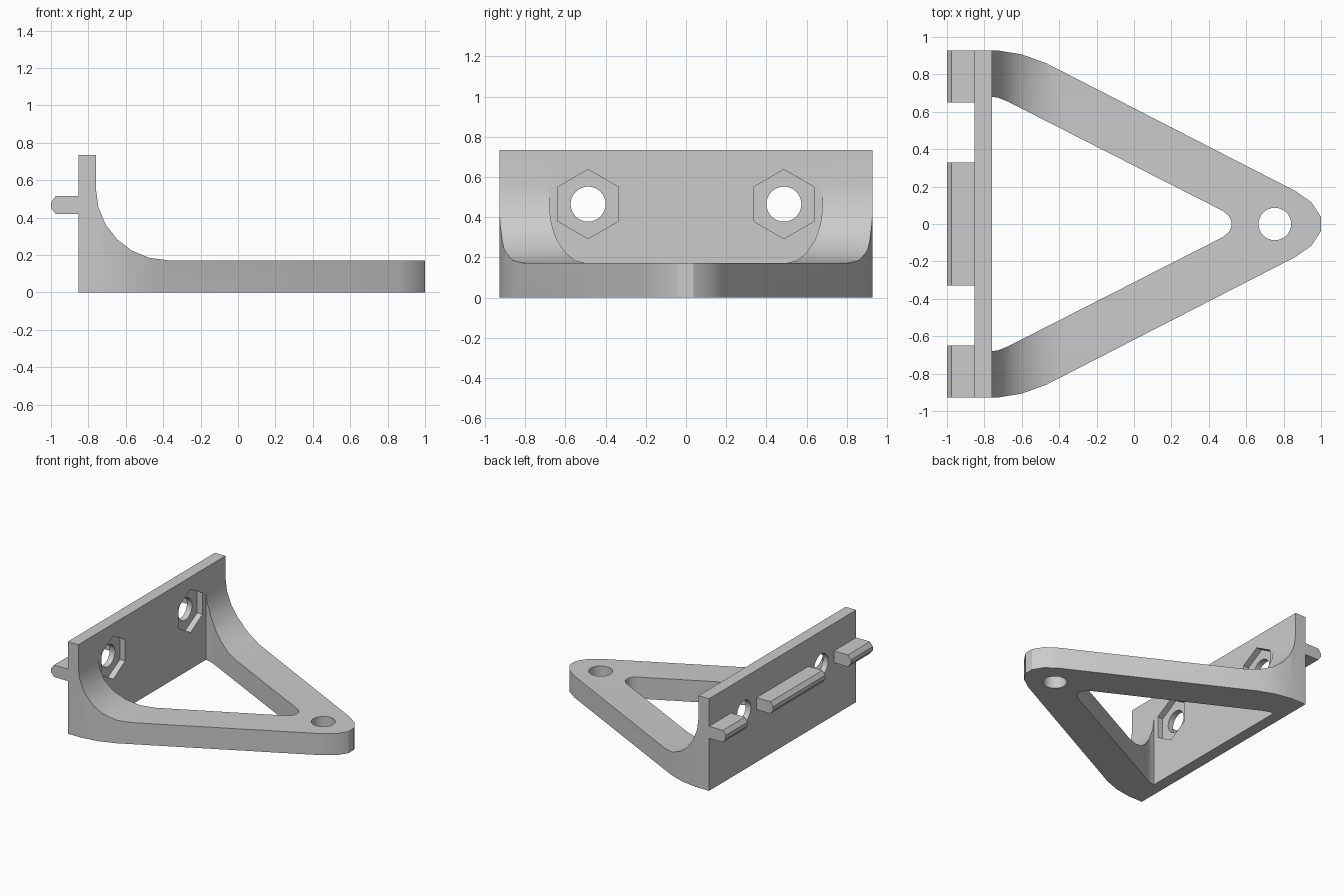
import bpy, bmesh, math
from mathutils import Vector

cube = bpy.data.objects.get("Cube")
if cube:
    bpy.data.objects.remove(cube, do_unlink=True)

grey = bpy.data.materials.new("light_grey")
grey.use_nodes = True
colour = (0.6, 0.6, 0.6, 1)
grey.diffuse_color = colour
grey.node_tree.nodes["Principled BSDF"].inputs["Base Color"].default_value = colour


def prism(name, points, axis, start, end):
    """Extrude a flat outline along an axis; points give the other two axes in x, y, z order."""
    bm = bmesh.new()
    verts = []
    for p in points:
        co = list(p)
        co.insert("xyz".index(axis), start)
        verts.append(bm.verts.new(co))
    face = bm.faces.new(verts)
    out = bmesh.ops.extrude_face_region(bm, geom=[face])
    shift = Vector([end - start if a == axis else 0 for a in "xyz"])
    bmesh.ops.translate(bm, vec=shift, verts=[g for g in out["geom"] if isinstance(g, bmesh.types.BMVert)])
    bmesh.ops.recalc_face_normals(bm, faces=bm.faces)
    mesh = bpy.data.meshes.new(name)
    bm.to_mesh(mesh)
    bm.free()
    mesh.materials.append(grey)
    obj = bpy.data.objects.new(name, mesh)
    bpy.context.collection.objects.link(obj)
    return obj


def ring(cx, cy, radius, sides, first=0.0):
    return [(cx + radius * math.cos(first + math.tau * i / sides),
             cy + radius * math.sin(first + math.tau * i / sides)) for i in range(sides)]


def mirrored(half):
    """Close a half outline across y = 0."""
    return half + [(x, -y) for x, y in reversed(half)]


def activate(obj):
    bpy.ops.object.select_all(action="DESELECT")
    obj.select_set(True)
    bpy.context.view_layer.objects.active = obj


def combine(obj, cutter, operation="DIFFERENCE"):
    cutter.hide_render = True
    activate(obj)
    mod = obj.modifiers.new("cut", "BOOLEAN")
    mod.operation = operation
    mod.solver = "EXACT"
    mod.object = cutter
    bpy.ops.object.modifier_apply(modifier=mod.name)
    bpy.data.objects.remove(cutter, do_unlink=True)


BACK, FRONT, BASE, TOP = -0.853, -0.76, 0.172, 0.735
FILLET = 0.385

# Bracket: side profile with a curved fillet, trimmed to the triangular plan
fillet = [(FRONT + FILLET * (1 - math.sin(a)), BASE + FILLET * (1 - math.cos(a)))
          for a in (math.radians(15 * i) for i in range(7))]
profile = [(BACK, 0), (1.1, 0), (1.1, BASE)] + fillet + [(FRONT, TOP), (BACK, TOP)]
bracket = prism("bracket", profile, "y", -1.1, 1.1)
plan = mirrored([(-1.1, 0.928), (-0.73, 0.928), (-0.6, 0.907), (-0.47, 0.86),
                 (0.86, 0.178), (0.95, 0.115), (1.0, 0.037)])
combine(bracket, prism("plan_trim", plan, "z", -0.2, 1), "INTERSECT")

# Open triangle between the two arms
opening = mirrored([(FRONT, 0.68), (-0.725, 0.675), (-0.675, 0.655),
                    (0.475, 0.07), (0.508, 0.043), (0.52, 0.014)])
combine(bracket, prism("opening", opening, "z", -0.2, 1))

# Hole at the tip, and bolt holes with hexagonal nut recesses in the plate
combine(bracket, prism("tip_hole", ring(0.753, 0, 0.087, 32), "z", -0.2, 0.5))
for side in (-1, 1):
    y, z = side * 0.487, 0.465
    combine(bracket, prism("nut_recess", ring(y, z, 0.172, 6, math.pi / 2), "x", FRONT - 0.047, FRONT + 0.1))
    combine(bracket, prism("bolt_hole", ring(y, z, 0.087, 32), "x", -0.95, -0.7))
activate(bracket)
bpy.ops.object.shade_smooth_by_angle(angle=math.radians(30))

# Locating tabs along the back of the plate
tab = [(BACK, 0.42), (-0.975, 0.42), (-1, 0.452), (-1, 0.482), (-0.975, 0.515), (BACK, 0.515)]
for name, y0, y1 in (("right_tab", -0.928, -0.65), ("middle_tab", -0.328, 0.328), ("left_tab", 0.65, 0.928)):
    prism(name, tab, "y", y0, y1)
